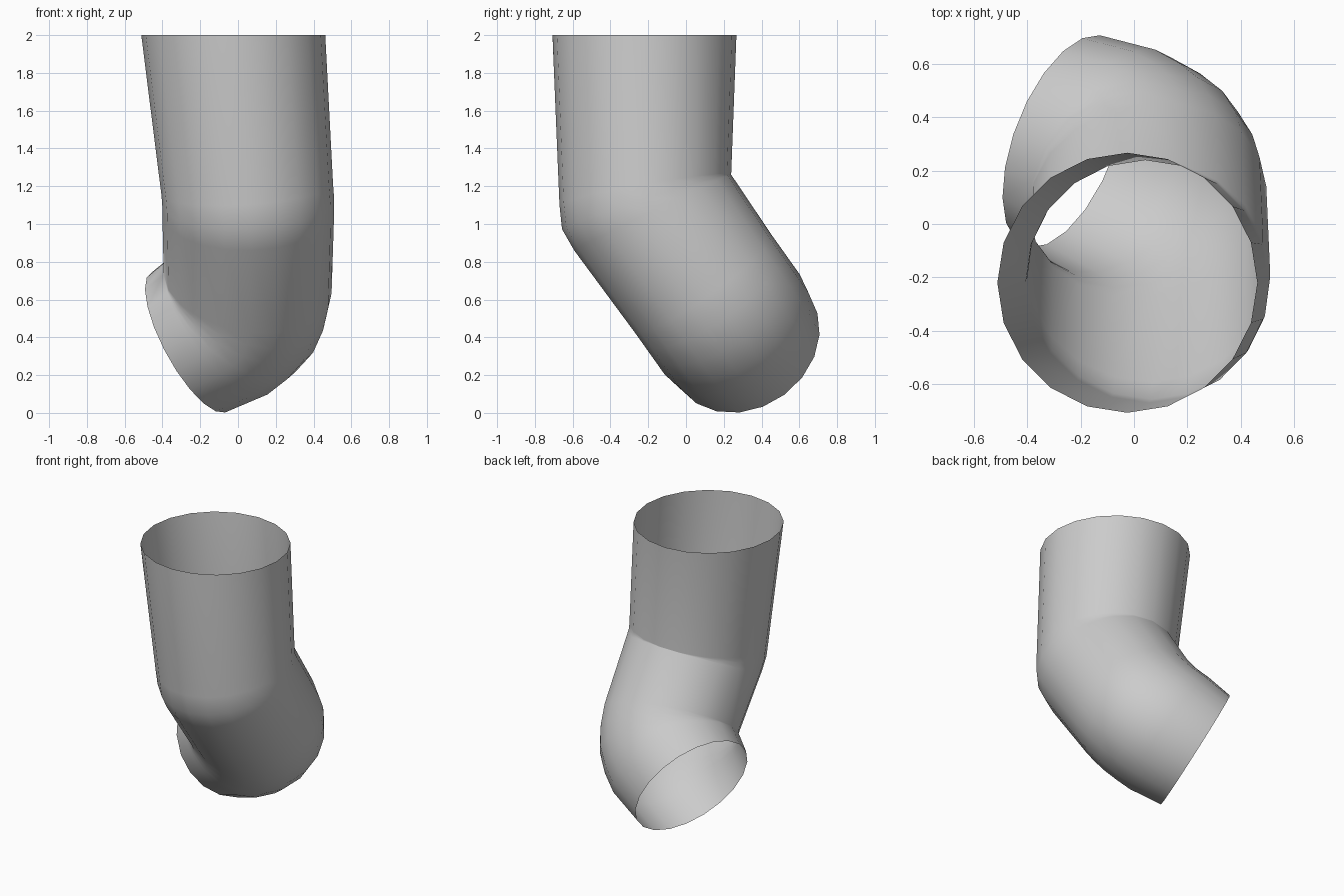
import bpy, bmesh
from math import atan2, cos, sin, tau
from mathutils import Vector, Quaternion

cube = bpy.data.objects.get("Cube")
if cube:
    bpy.data.objects.remove(cube, do_unlink=True)

SIDES = 20

# Centre line of the bent pipe: top mouth, two elbows, lower mouth
path = [Vector(p) for p in ((-0.025, -0.22, 2), (0.055, -0.215, 1.115),
                            (0.05, 0.19, 0.545), (-0.26, 0.31, 0.375))]
top_radius, end_radius = 0.487, 0.42
elbow_radius = (0.455, 0.445)
elbow_fan = ((-0.45, 0, 0.45), (-0.7, -0.35, 0, 0.35, 0.7))  # fractions of the half bend


def ring(center, u, v, phase=0):
    """Ellipse of points spanned by the half axes u and v."""
    angles = [phase + tau * i / SIDES for i in range(SIDES)]
    return [center + u * cos(a) + v * sin(a) for a in angles]


def elbow(center, t_in, t_out, radius, fan, ref):
    """Rings fanned about the inner corner, plus the carried reference direction."""
    axis = t_in.cross(t_out).normalized()
    half = t_in.angle(t_out) / 2
    out_in = axis.cross(t_in) * -1
    out_mid = Quaternion(axis, half) @ out_in
    out_end = Quaternion(axis, 2 * half) @ out_in
    phase = atan2(ref.dot(axis), ref.dot(out_in))
    pivot = center - out_mid * radius / cos(half)
    reach = 2 * radius / cos(half * (1 - max(fan)))
    rings = []
    for f in fan:
        arm = Quaternion(axis, half * f) @ out_mid
        a = arm * reach * (1 + 0.02 * (1 - abs(f) / max(fan))) / 2
        rings.append(ring(pivot + a, a, axis * radius, phase))
    return rings, out_end * cos(phase) + axis * sin(phase)


# Gather the rings along the pipe
tangents = [(b - a).normalized() for a, b in zip(path, path[1:])]
tangents[-1] = Vector((-0.83, 0.32, -0.45)).normalized()
ref = Vector((1, 0, 0))
rings = [ring(path[0], ref * top_radius, Vector((0, top_radius, 0)))]
for i in range(2):
    fan_rings, ref = elbow(path[i + 1], tangents[i], tangents[i + 1],
                           elbow_radius[i], elbow_fan[i], ref)
    rings += fan_rings
side = ref.cross(tangents[-1])
rings.append(ring(path[-1], ref * end_radius, side * end_radius))

# Skin the rings into an open shell
bm = bmesh.new()
loops = [[bm.verts.new(p) for p in r] for r in rings]
for upper, lower in zip(loops, loops[1:]):
    for i in range(SIDES):
        j = (i + 1) % SIDES
        bm.faces.new((upper[i], lower[i], lower[j], upper[j]))
bmesh.ops.remove_doubles(bm, verts=bm.verts, dist=0.0005)
mesh = bpy.data.meshes.new("bent_pipe")
bm.to_mesh(mesh)
bm.free()

grey = bpy.data.materials.new("plain grey")
grey.use_nodes = True
grey.diffuse_color = (0.6, 0.6, 0.6, 1)
grey.node_tree.nodes["Principled BSDF"].inputs["Base Color"].default_value = (0.6, 0.6, 0.6, 1)
mesh.materials.append(grey)

pipe = bpy.data.objects.new("bent_pipe", mesh)
bpy.context.collection.objects.link(pipe)
bpy.context.view_layer.objects.active = pipe
pipe.select_set(True)
bpy.ops.object.shade_smooth_by_angle(angle=0.7)
